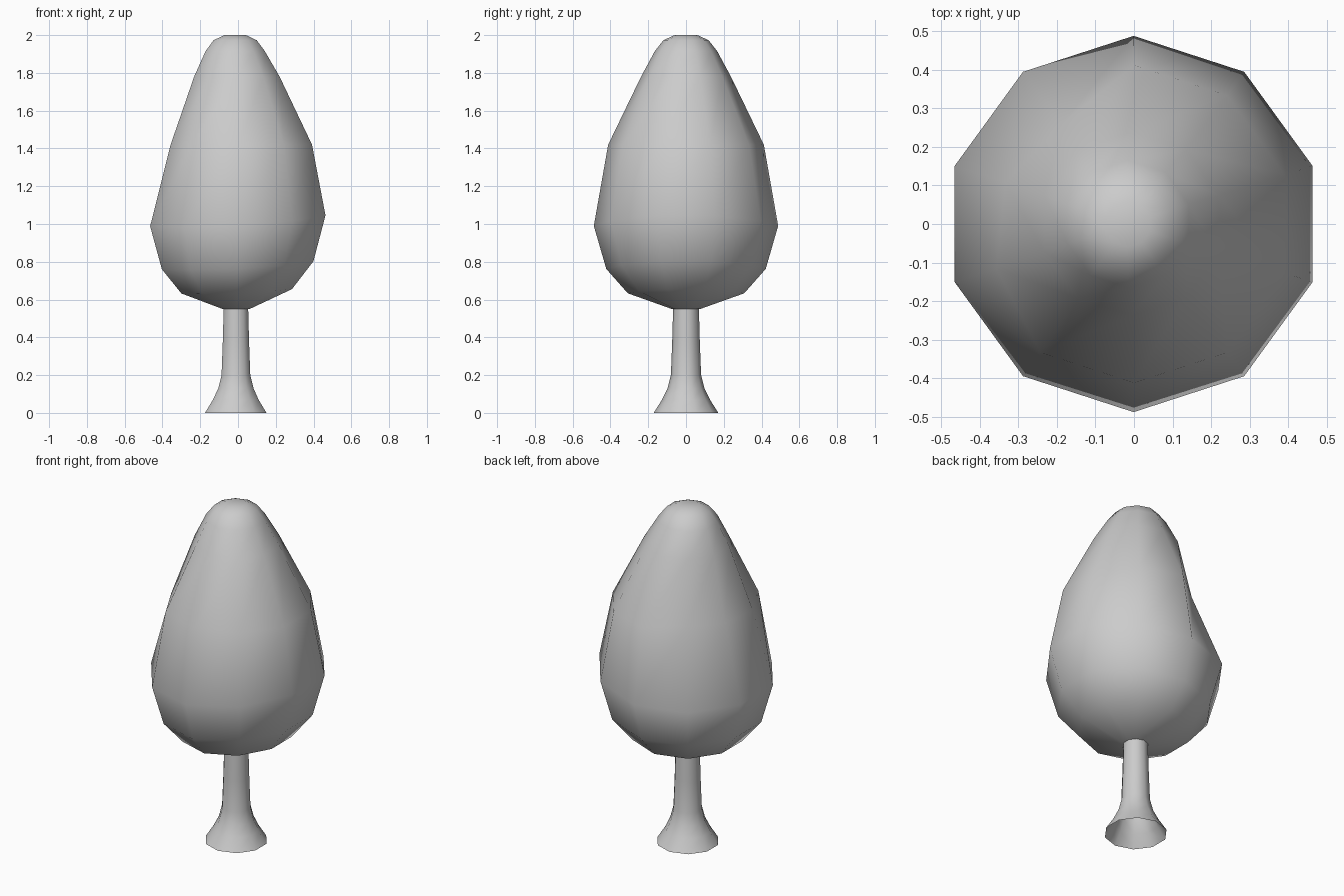
import bpy, bmesh
from math import sin, cos, radians

SIDES = 10

cube = bpy.data.objects.get("Cube")
if cube:
    bpy.data.objects.remove(cube)

# One plain grey for the whole tree
grey = bpy.data.materials.new("plain_grey")
grey.use_nodes = True
colour = (0.6, 0.6, 0.6, 1)
grey.diffuse_color = colour
grey.node_tree.nodes["Principled BSDF"].inputs["Base Color"].default_value = colour


def lathe(name, rings, cap_bottom, cap_top, dents=None):
    """Rings of (z, radius, x centre, tilt); dents = {(ring, side): radius}."""
    dents = dents or {}
    bm = bmesh.new()
    loops = []
    for i, (z, r, cx, tilt) in enumerate(rings):
        loop = []
        for k in range(SIDES):
            a = radians(90 + 360 * k / SIDES)
            rad = dents.get((i, k), r)
            height = z + tilt * (cos(a) + cos(a) ** 2)
            loop.append(bm.verts.new((cx + rad * cos(a), rad * sin(a), height)))
        loops.append(loop)
    for low, high in zip(loops, loops[1:]):
        for k in range(SIDES):
            n = (k + 1) % SIDES
            bm.faces.new((low[k], low[n], high[n], high[k]))
    if cap_bottom:
        bm.faces.new(loops[0][::-1])
    if cap_top:
        bm.faces.new(loops[-1])
    for f in bm.faces:
        f.smooth = True
    mesh = bpy.data.meshes.new(name)
    bm.to_mesh(mesh)
    bm.free()
    mesh.materials.append(grey)
    obj = bpy.data.objects.new(name, mesh)
    bpy.context.collection.objects.link(obj)
    return obj


# Trunk: flared foot, open underneath
lathe("trunk", [
    (0.0, 0.171, -0.012, 0),
    (0.07, 0.127, -0.012, 0),
    (0.13, 0.098, -0.011, 0),
    (0.2, 0.08, -0.011, 0),
    (0.38, 0.073, -0.011, 0),
    (0.56, 0.068, -0.011, 0),
], False, False)

# Crown: egg shape with a hollow on its back right side
lathe("crown", [
    (0.55, 0.075, -0.01, 0),
    (0.633, 0.308, -0.007, 0.012),
    (0.762, 0.422, -0.002, 0.022),
    (0.99, 0.488, -0.001, 0.03),
    (1.42, 0.412, 0.0, 0),
    (1.78, 0.238, -0.006, 0),
    (1.915, 0.165, -0.015, 0),
    (1.973, 0.12, -0.015, 0),
    (2.0, 0.06, -0.015, 0),
], True, True, {(4, 1): 0.32, (4, 2): 0.35, (4, 3): 0.375})
